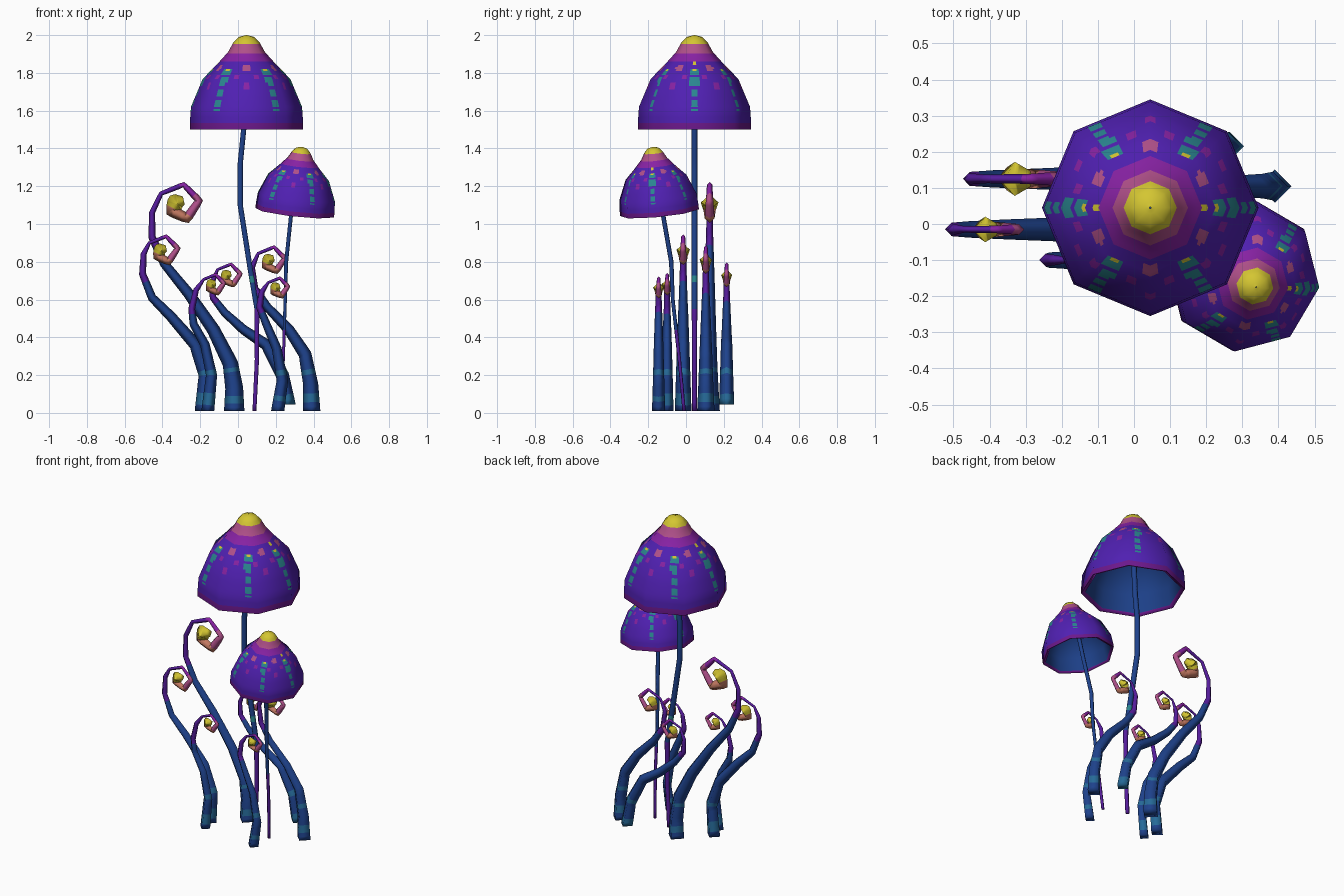
import bpy, math
from mathutils import Vector, Matrix

if "Cube" in bpy.data.objects:
    bpy.data.objects.remove(bpy.data.objects["Cube"])


def lin(c):
    c /= 255
    return c / 12.92 if c <= 0.04045 else ((c + 0.055) / 1.055) ** 2.4


# Flat colours, written as display RGB
COLOURS = {
    "violet": (80, 32, 178), "magenta": (136, 34, 164), "rose": (176, 80, 138),
    "yellow": (212, 198, 50), "teal": (42, 134, 144), "stem_blue": (30, 66, 140),
    "spot_blue": (38, 106, 152), "stem_purple": (86, 28, 156),
    "orange": (200, 124, 100), "rim_plum": (108, 24, 140),
}
NAMES = list(COLOURS)
for n, rgb in COLOURS.items():
    bpy.data.materials.new(n).diffuse_color = (*[lin(c) for c in rgb], 1)


def make(name, verts, faces, cols, angle):
    me = bpy.data.meshes.new(name)
    me.from_pydata(verts, [], faces)
    for n in NAMES:
        me.materials.append(bpy.data.materials[n])
    for p, c in zip(me.polygons, cols):
        p.material_index = NAMES.index(c)
    ob = bpy.data.objects.new(name, me)
    bpy.context.collection.objects.link(ob)
    bpy.ops.object.select_all(action='DESELECT')
    ob.select_set(True)
    bpy.context.view_layer.objects.active = ob
    bpy.ops.object.shade_smooth_by_angle(angle=math.radians(angle))
    return ob


def lerp_path(pts, n):
    """Split every straight piece of a path into n pieces."""
    out = []
    for a, b in zip(pts, pts[1:]):
        out += [tuple(u + (v - u) * i / n for u, v in zip(a, b)) for i in range(n)]
    return out + [tuple(pts[-1])]


# ---- Caps: eight-sided bells with painted rings, stripes and spots ----
OUTER = [(0.3, 0.0), (0.3, 0.035), (0.294, 0.12), (0.232, 0.268), (0.15, 0.352),
         (0.098, 0.41), (0.07, 0.46), (0.042, 0.49), (0.002, 0.5)]
INNER = [(0.002, 0.34), (0.19, 0.27), (0.262, 0.12), (0.276, 0.01), (0.3, 0.0)]


STRIPES = (0, 56, 124, 180, 236, 304)


def cap_colour(r, a, z):
    if z > 0.455:
        return "yellow"
    if z > 0.405:
        return "rose"
    if z > 0.357:
        return "magenta"
    if z < 0.035:
        return "rim_plum"

    def near(step, start, height, size):
        d = (a - start + step / 2) % step - step / 2
        return math.hypot(r * math.radians(d), z - height) < size

    d = min(((a - s + 180) % 360 - 180 for s in STRIPES), key=abs)
    side = abs(r * math.radians(d))
    if near(180, 0, 0.35, 0.014) or math.hypot(side, z - 0.318) < 0.009:
        return "yellow"
    if near(60, 30, 0.325, 0.02):
        return "rose"
    if 0.1 < z < 0.325 and side < 0.022 and z % 0.055 > 0.01:
        return "teal"
    if near(60, 30, 0.235, 0.022) or near(30, 15, 0.28, 0.015):
        return "magenta"
    return "violet"


def cap(name, matrix):
    inner, outer = lerp_path(INNER, 1), lerp_path(OUTER, 8)
    prof = inner + outer[1:]
    sub = 12
    n = 8 * sub
    unit = []
    for k in range(8):
        p, q = [Vector((math.cos(t), math.sin(t), 0))
                for t in (k * math.pi / 4, (k + 1) * math.pi / 4)]
        unit += [p.lerp(q, i / sub) for i in range(sub)]
    local = [Vector((u.x * r, u.y * r, z)) for r, z in prof for u in unit]
    faces, cols = [], []
    for j in range(len(prof) - 1):
        for i in range(n):
            f = (j * n + i, j * n + (i + 1) % n, (j + 1) * n + (i + 1) % n, (j + 1) * n + i)
            c = sum((local[v] for v in f), Vector()) / 4
            faces.append(f)
            if j < len(inner) - 2:
                cols.append("stem_blue")
            elif j == len(inner) - 2:
                cols.append("rim_plum")
            else:
                cols.append(cap_colour(math.hypot(c.x, c.y), math.degrees(math.atan2(c.y, c.x)), c.z))
    ob = make(name, [matrix @ v for v in local], faces, cols, 180)
    # soft shading across the flat sides, crisp at the rim
    rot = matrix.to_3x3().normalized()
    rim = len(inner) - 1
    normals = []
    for f_i in range(len(faces)):
        j = f_i // n
        low, high = (0, rim) if j < rim else (rim, len(prof) - 1)
        for v in faces[f_i]:
            row, u = v // n, unit[v % n].normalized()
            wide = 1 if j < rim else 5
            a, b = prof[max(low, row - wide)], prof[min(high, row + wide)]
            dr, dz = b[0] - a[0], b[1] - a[1]
            normals.append((rot @ Vector((u.x * dz, u.y * dz, -dr))).normalized())
    ob.data.normals_split_custom_set(normals)


lean = Vector((0, 0, 1)).rotation_difference(Vector((0.11, -0.10, 1))).to_matrix().to_4x4()
spin = Matrix.Rotation(math.radians(-8), 4, 'Z')
cap("large_cap", Matrix.Translation((0.045, 0.045, 1.5)))
cap("small_cap", Matrix.Translation((0.3, -0.14, 1.06)) @ lean @ spin @ Matrix.Scale(0.705, 4))


# ---- Tubes: swept stems whose colour follows a rule ----
def tube(name, pts, sides, colour, n=6):
    """pts are (x, y, z, radius); colour(position along path, z) names a colour."""
    path = lerp_path(pts, n)
    pos = [Vector(p[:3]) for p in path]
    verts, faces, cols = [], [], []
    for i, p in enumerate(pos):
        t = (pos[min(i + 1, len(pos) - 1)] - pos[max(i - 1, 0)]).normalized()
        if i == 0:
            t = Vector((0, 0, 1))
        u = (Vector((0, 1, 0)) - t * t.y).normalized()
        w = u.cross(t)
        for k in range(sides):
            a = 2 * math.pi * k / sides
            verts.append(p + (u * math.cos(a) - w * math.sin(a)) * path[i][3])
    for i in range(len(pos) - 1):
        for k in range(sides):
            k2 = (k + 1) % sides
            faces.append((i * sides + k, i * sides + k2, (i + 1) * sides + k2, (i + 1) * sides + k))
            cols.append(colour((i + 0.5) / n, (pos[i].z + pos[i + 1].z) / 2))
    last = (len(pos) - 1) * sides
    faces += [tuple(reversed(range(sides))), tuple(range(last, last + sides))]
    cols += [cols[0], cols[-1]]
    make(name, verts, faces, cols, 100)


# Mushroom stems
def large_colour(s, z):
    if z < 0.55:
        return "stem_purple"
    return "teal" if 0.7 < z < 0.74 else "stem_blue"


tube("large_stem", [(0.087, 0.045, 0.01, 0.012), (0.1, 0.045, 0.28, 0.013), (0.1, 0.045, 0.55, 0.015),
                    (0.065, 0.045, 0.76, 0.016), (0.012, 0.045, 1.1, 0.016),
                    (0.012, 0.045, 1.32, 0.016), (0.03, 0.045, 1.5, 0.016), (0.045, 0.045, 1.84, 0.016)],
     6, large_colour)
tube("small_stem", [(0.225, -0.01, 0.01, 0.009), (0.24, -0.035, 0.28, 0.009), (0.25, -0.07, 0.6, 0.01),
                    (0.255, -0.078, 0.8, 0.012), (0.28, -0.12, 1.04, 0.012), (0.31, -0.155, 1.29, 0.012)],
     6, lambda s, z: "stem_purple" if z < 0.45 else "stem_blue")

# Curled tendrils: y, base radius, curl size, curl centre, stem path in x-z
TENDRILS = {
    "tall_tendril": (0.125, 0.054, 1.0, (-0.31, 1.105),
                     [(-.02, .01), (-.02, .13), (-.04, .26), (-.13, .44), (-.26, .63), (-.39, .79),
                      (-.455, .93), (-.455, 1.06)]),
    "left_tendril": (-0.015, 0.044, 0.75, (-0.397, 0.857),
                     [(-.185, .01), (-.17, .2), (-.225, .36), (-.355, .51), (-.455, .61),
                      (-.505, .735), (-.5, .84)]),
    "left_short_tendril": (-0.1, 0.034, 0.53, (-0.13, 0.677),
                           [(-.16, .01), (-.14, .2), (-.175, .36), (-.235, .47), (-.245, .55), (-.222, .65)]),
    "back_tendril": (0.215, 0.04, 0.6, (-0.05, 0.725),
                     [(.265, .045), (.235, .2), (.15, .36), (.03, .44), (-.07, .53), (-.132, .61), (-.137, .69)]),
    "right_tendril": (0.105, 0.046, 0.7, (0.175, 0.805),
                      [(.39, .01), (.385, .15), (.355, .31), (.27, .44), (.155, .56), (.088, .66), (.074, .77)]),
    "right_short_tendril": (-0.145, 0.035, 0.52, (0.21, 0.66),
                            [(.21, .01), (.235, .17), (.205, .34), (.15, .47), (.114, .56), (.126, .64)]),
}
# Curl steps: angle, distance from the curl centre, tube radius
CURL = [(150, .112, .012), (78, .106, .014), (10, .106, .02), (-62, .085, .026),
        (-140, .055, .032), (-205, .022, .047), (-320, .03, .022)]

for name, (y, base, s, (cx, cz), stem) in TENDRILS.items():
    m = len(stem)
    pts = [(x, y, z, 0.013 + (base - 0.013) * (1 - i / m) ** 1.35) for i, (x, z) in enumerate(stem)]
    for deg, r, rad in CURL:
        a = math.radians(deg)
        pts.append((cx + math.cos(a) * r * s, y, cz + math.sin(a) * r * s, rad * max(s, 0.62)))

    def colour(t, z, m=m):
        if t > m + 4.3:
            return "yellow"
        if t > m + 2.8:
            return "orange"
        if t > m + 1.7:
            return "rose"
        if t > m + 0.9:
            return "magenta"
        if t > m - 2.3:
            return "stem_purple"
        return "spot_blue" if 0.05 < z < 0.1 or 0.21 < z < 0.24 else "stem_blue"

    tube(name, pts, 4, colour)

for m in bpy.data.materials:
    if m.users and not m.is_grease_pencil:
        m.use_nodes = True
        m.node_tree.nodes["Principled BSDF"].inputs["Base Color"].default_value = m.diffuse_color
